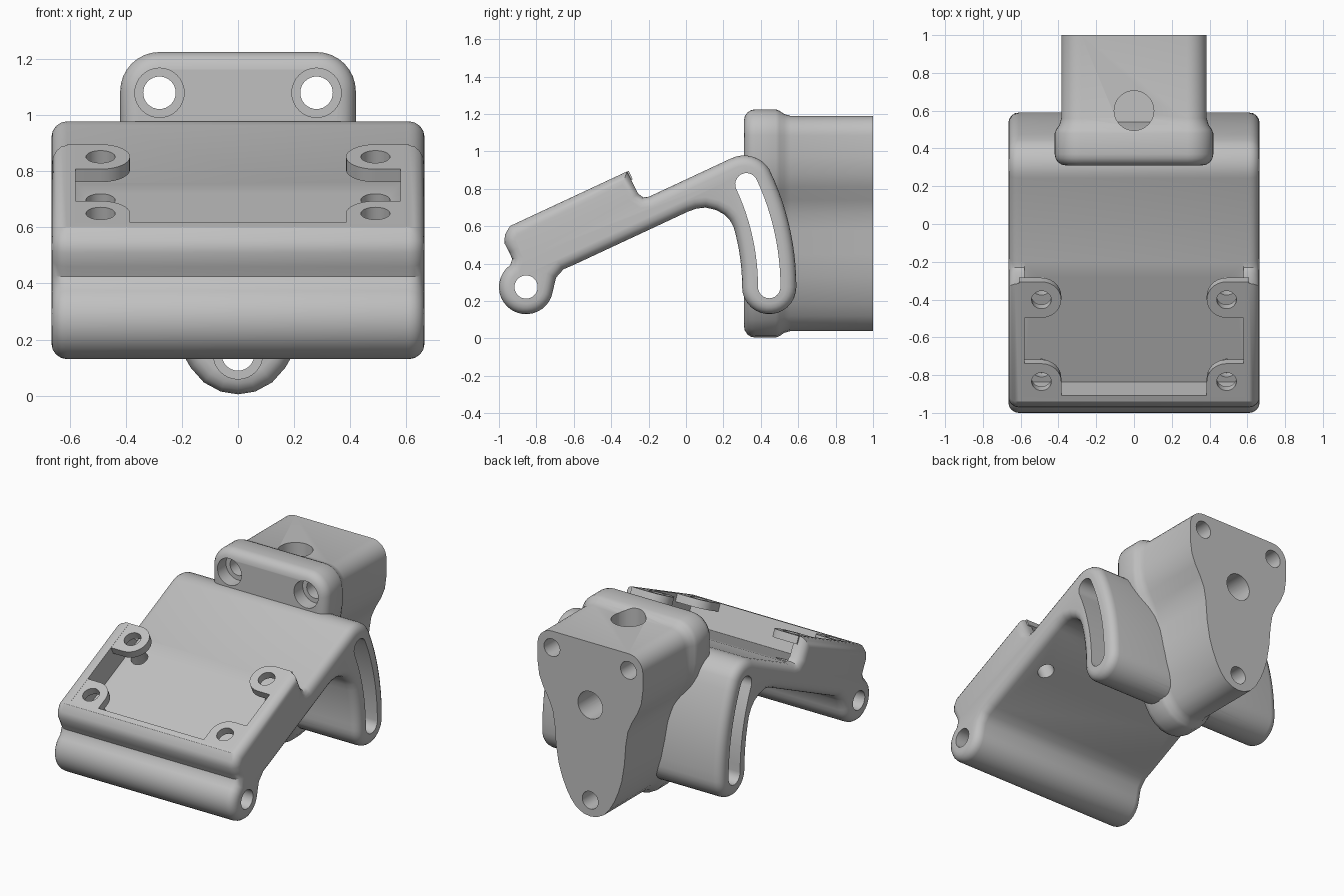
import bpy
import bmesh
from math import sin, cos, radians
from mathutils import Vector

if "Cube" in bpy.data.objects:
    bpy.data.objects.remove(bpy.data.objects["Cube"])

grey = bpy.data.materials.new("plain grey")
grey.use_nodes = True
colour = (0.53, 0.53, 0.53, 1)
grey.diffuse_color = colour
grey.node_tree.nodes["Principled BSDF"].inputs["Base Color"].default_value = colour

HINGE_Y, HINGE_Z, TILT = -0.855, 0.275, radians(25)
HALF = 0.665      # half width of the bracket
PLATE = 0.16      # plate thickness
RIM = 0.332       # height of the raised rim


def rot(u, v):
    """Point on the tilted plate: u along it, v above it."""
    return (u * cos(TILT) - v * sin(TILT), u * sin(TILT) + v * cos(TILT))


def arc(ca, cb, r, start, end, steps):
    angles = [radians(start + (end - start) * i / steps) for i in range(steps + 1)]
    return [(ca + r * cos(t), cb + r * sin(t)) for t in angles]


def circle(a, b, r):
    return arc(a, b, r, 0, 360, 32)[:-1]


def inset(path, d):
    """Move a counter-clockwise outline inwards by d."""
    pts = [Vector(p) for p in path]
    out = []
    for i, p in enumerate(pts):
        e1 = (p - pts[i - 1]).normalized()
        e2 = (pts[(i + 1) % len(pts)] - p).normalized()
        n1, n2 = Vector((-e1.y, e1.x)), Vector((-e2.y, e2.x))
        out.append(p + (n1 + n2) * (d / (1 + n1.dot(n2))))
    return out


# Placements: t is the extrusion distance, a and b the outline plane
def along_x(t, a, b):
    return (t, a + HINGE_Y, b + HINGE_Z)


def along_y(t, a, b):
    return (a, t, b)


def along_z(t, a, b):
    return (a, b, t)


def on_plate(t, a, b):
    y, z = rot(b, t)
    return (a, y + HINGE_Y, z + HINGE_Z)


def loft(name, path, stations, place):
    """Extrude an outline through (distance, inset) stations."""
    bm = bmesh.new()
    rings = [[bm.verts.new(place(t, p[0], p[1])) for p in inset(path, d)]
             for t, d in stations]
    for r1, r2 in zip(rings, rings[1:]):
        for i in range(len(path)):
            j = (i + 1) % len(path)
            bm.faces.new((r1[i], r1[j], r2[j], r2[i]))
    bm.faces.new(rings[0])
    bm.faces.new(rings[-1])
    bmesh.ops.recalc_face_normals(bm, faces=bm.faces)
    mesh = bpy.data.meshes.new(name)
    bm.to_mesh(mesh)
    bm.free()
    mesh.materials.append(grey)
    ob = bpy.data.objects.new(name, mesh)
    bpy.context.collection.objects.link(ob)
    return ob


def activate(ob):
    bpy.ops.object.select_all(action='DESELECT')
    ob.select_set(True)
    bpy.context.view_layer.objects.active = ob


def cut(targets, path, t0, t1, place):
    cutter = loft("cutter", path, [(t0, 0), (t1, 0)], place)
    cutter.hide_render = True
    for ob in targets:
        mod = ob.modifiers.new("cut", 'BOOLEAN')
        mod.operation, mod.solver, mod.object = 'DIFFERENCE', 'EXACT', cutter
        activate(ob)
        bpy.ops.object.modifier_apply(modifier=mod.name)
    bpy.data.objects.remove(cutter)


# Bracket: hinge barrel, sloping plate with raised front, curved leg
top_u = 1.286
side = arc(0, 0, 0.145, 126, 352, 20)
side += [(0.16, 0.05), (0.2, 0.095), (0.26, 0.121)]
side += [(0.865, 0.403), (0.91, 0.419), (0.96, 0.425), (1.015, 0.412), (1.06, 0.388), (1.09, 0.357)]
side += arc(0, 0, 1.155, 16, 0, 8)
side += arc(1.3, 0, 0.145, 192, 348, 13)
side += arc(0, 0, 1.445, 0, 23, 10)
side += arc(*rot(top_u, 0), PLATE, 33, 115, 8)
side += [rot(0.80, PLATE), rot(0.77, 0.17), rot(0.754, 0.20), rot(0.75, RIM)]
side += [rot(0.06, RIM), (-0.113, 0.28), (-0.116, 0.235), (-0.09, 0.185), (-0.074, 0.15)]
R = 0.055
ends = [(HALF - R * (1 - sin(radians(a))), R * (1 - cos(radians(a)))) for a in (0, 22, 45, 68, 90)]
stations = [(-t, d) for t, d in reversed(ends)] + ends
bracket = loft("bracket", side, stations, along_x)

# Post: pear-shaped block with a thicker rounded flange in front
half = [(0.05, 0.048), (0.10, 0.075), (0.14, 0.12), (0.175, 0.18), (0.205, 0.25),
        (0.23, 0.33), (0.25, 0.45), (0.26, 0.58), (0.275, 0.67), (0.305, 0.74),
        (0.345, 0.81), (0.373, 0.88), (0.385, 0.97)]
half += arc(0.28, 1.085, 0.105, 0, 90, 8)
pear = [(0, 0.04)] + half + [(-x, z) for x, z in reversed(half)]
flange = [(0.31 + 0.06 * (1 - cos(radians(a))), 0.025 - 0.06 * sin(radians(a)))
          for a in (0, 22, 45, 68, 90)]
flange += [(0.48, -0.035), (0.50, -0.027), (0.525, -0.01), (0.56, 0), (1.0, 0)]
post = loft("post", pear, flange, along_y)

# Open pocket in the plate
pocket = [(-0.58, 0.096), (0.58, 0.096), (0.58, 0.83), (-0.58, 0.83)]
cut([bracket], pocket, PLATE + 0.001, 0.6, on_plate)

# Curved adjusting slot and hinge pin hole
slot = arc(0, 0, 1.36, 0, 24.9, 12)
slot += arc(*rot(1.3, 0), 0.06, 37, 193, 10)
slot += arc(0, 0, 1.24, 24.9, 0, 12)
slot += arc(1.3, 0, 0.06, 192, 348, 10)
cut([bracket, post], slot, -1, 1, along_x)
cut([bracket], circle(0, 0, 0.062), -1, 1, along_x)

# Bolt holes with counterbores
for x, z in ((-0.28, 1.08), (0.28, 1.08), (0, 0.147)):
    targets = [post] if x else [post, bracket]
    cut(targets, circle(x, z, 0.058), 0.1, 1.2, along_y)
    cut(targets, circle(x, z, 0.088), 0.1, 0.40, along_y)

# Shaft hole in the back and vertical hole in the top
cut([post], circle(0, 0.775, 0.09), 0.6, 1.2, along_y)
cut([post], circle(0, 0.6, 0.105), 0.65, 1.5, along_z)

# Screw tabs over the pocket corners
parts = [bracket, post]
for s, label in ((1, "left"), (-1, "right")):
    rear = arc(0.49, 0.655, 0.105, 90, 270, 14) + [(0.61, 0.55), (0.61, 0.76)]
    front = arc(0.49, 0.177, 0.105, 90, 180, 8) + [(0.385, 0.08), (0.61, 0.08), (0.61, 0.282)]
    for where, outline, u in (("rear", rear, 0.655), ("front", front, 0.177)):
        outline = [(s * x, b) for x, b in outline]
        thick = [(RIM - 0.052, 0), (RIM - 0.001, 0)]
        tab = loft(where + "_tab_" + label, outline, thick, on_plate)
        hole = circle(s * 0.49, u, 0.052)
        cut([tab], hole, 0, 0.6, on_plate)
        cut([bracket], hole, -0.1 if where == "rear" else 0.11, 0.6, on_plate)
        parts.append(tab)

for ob in parts:
    activate(ob)
    bpy.ops.object.shade_smooth_by_angle(angle=radians(32))
